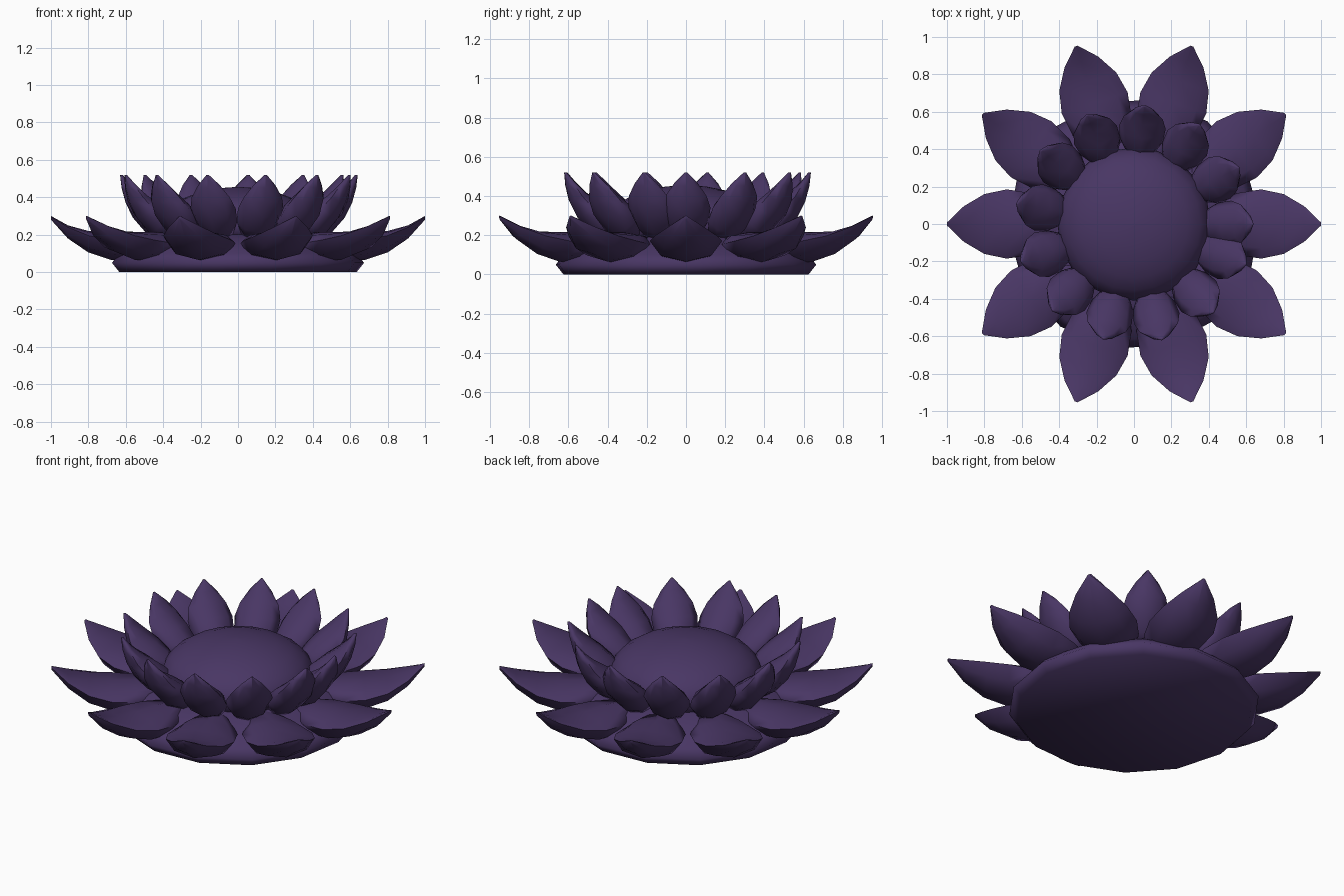
import bpy, bmesh
from math import sin, cos, pi, radians

cube = bpy.data.objects.get("Cube")
if cube:
    bpy.data.objects.remove(cube)

# Single flat colour
purple = bpy.data.materials.new("dusky_purple")
purple.use_nodes = True
colour = (0.066, 0.037, 0.128, 1)
purple.diffuse_color = colour
bsdf = next(n for n in purple.node_tree.nodes if n.type == "BSDF_PRINCIPLED")
bsdf.inputs["Base Color"].default_value = colour
bsdf.inputs["Roughness"].default_value = 0.7


def loft(name, rings):
    """Skin a list of equal closed rings, capping both ends."""
    bm = bmesh.new()
    loops = [[bm.verts.new(p) for p in ring] for ring in rings]
    n = len(loops[0])
    for a, b in zip(loops, loops[1:]):
        for i in range(n):
            j = (i + 1) % n
            bm.faces.new((a[i], a[j], b[j], b[i]))
    bm.faces.new(loops[0])
    bm.faces.new(loops[-1])
    bmesh.ops.recalc_face_normals(bm, faces=bm.faces)
    mesh = bpy.data.meshes.new(name)
    bm.to_mesh(mesh)
    bm.free()
    mesh.materials.append(purple)
    return mesh


def place(name, mesh, angle=0.0):
    obj = bpy.data.objects.new(name, mesh)
    obj.rotation_euler.z = angle
    bpy.context.collection.objects.link(obj)
    return obj


def lathe(profile, sides):
    return [[(r * cos(2 * pi * i / sides), r * sin(2 * pi * i / sides), z)
             for i in range(sides)] for r, z in profile]


def petal_rings(stations):
    """Each station: half width, outer, inner and edge points as (radius, z)."""
    rings = []
    for w, outer, inner, edge in stations:
        def mid(c):
            return tuple(e + 0.7 * (k - e) for e, k in zip(edge, c))
        section = [(w, edge), (0.7 * w, mid(outer)), (0, outer), (-0.7 * w, mid(outer)),
                   (-w, edge), (-0.7 * w, mid(inner)), (0, inner), (0.7 * w, mid(inner))]
        rings.append([(p[0], y, p[1]) for y, p in section])
    return rings


# Base: flared foot rising to a shallow mound
base = [(0.635, 0), (0.675, 0.05), (0.63, 0.1), (0.5, 0.18), (0.35, 0.21)]
parts = [place("base", loft("base", lathe(base, 14)), radians(3))]

# Domed seat in the centre
dome = [(0.41 * cos(t), 0.25 + 0.205 * sin(t)) for t in
        [radians(a) for a in (-20, 0, 15, 30, 45, 60, 75, 88)]]
parts.append(place("dome", loft("dome", lathe(dome, 20))))

# Wide, plump outer petals: radius, half width, bottom, edge, top
spread = [(0.38, 0.08, 0.09, 0.15, 0.20), (0.55, 0.165, 0.06, 0.155, 0.215),
          (0.68, 0.185, 0.065, 0.17, 0.215), (0.80, 0.16, 0.105, 0.195, 0.22),
          (0.91, 0.095, 0.18, 0.24, 0.25), (1.0, 0.008, 0.28, 0.295, 0.30)]
outer = loft("outer_petal", petal_rings(
    [(w, (r, b), (r, t), (r, e)) for r, w, b, e, t in spread]))
for i in range(10):
    parts.append(place("outer_petal", outer, radians(36 * i)))

# Upright inner petals, thick at the heart and leaning outward
upright = [(0.07, (0.42, 0.16), (0.33, 0.25), (0.375, 0.20)),
           (0.115, (0.50, 0.21), (0.395, 0.325), (0.45, 0.27)),
           (0.125, (0.57, 0.29), (0.455, 0.37), (0.52, 0.34)),
           (0.105, (0.61, 0.37), (0.53, 0.42), (0.57, 0.40)),
           (0.06, (0.632, 0.45), (0.585, 0.47), (0.605, 0.465)),
           (0.006, (0.64, 0.52), (0.626, 0.52), (0.634, 0.52))]
inner = loft("inner_petal", petal_rings(upright))
for i in range(13):
    parts.append(place("inner_petal", inner, radians(28.35 * i)))

# Smooth shading with the sharpest rims kept
bpy.ops.object.select_all(action="DESELECT")
for obj in parts:
    obj.select_set(True)
bpy.context.view_layer.objects.active = parts[0]
bpy.ops.object.shade_smooth_by_angle(angle=radians(80))
